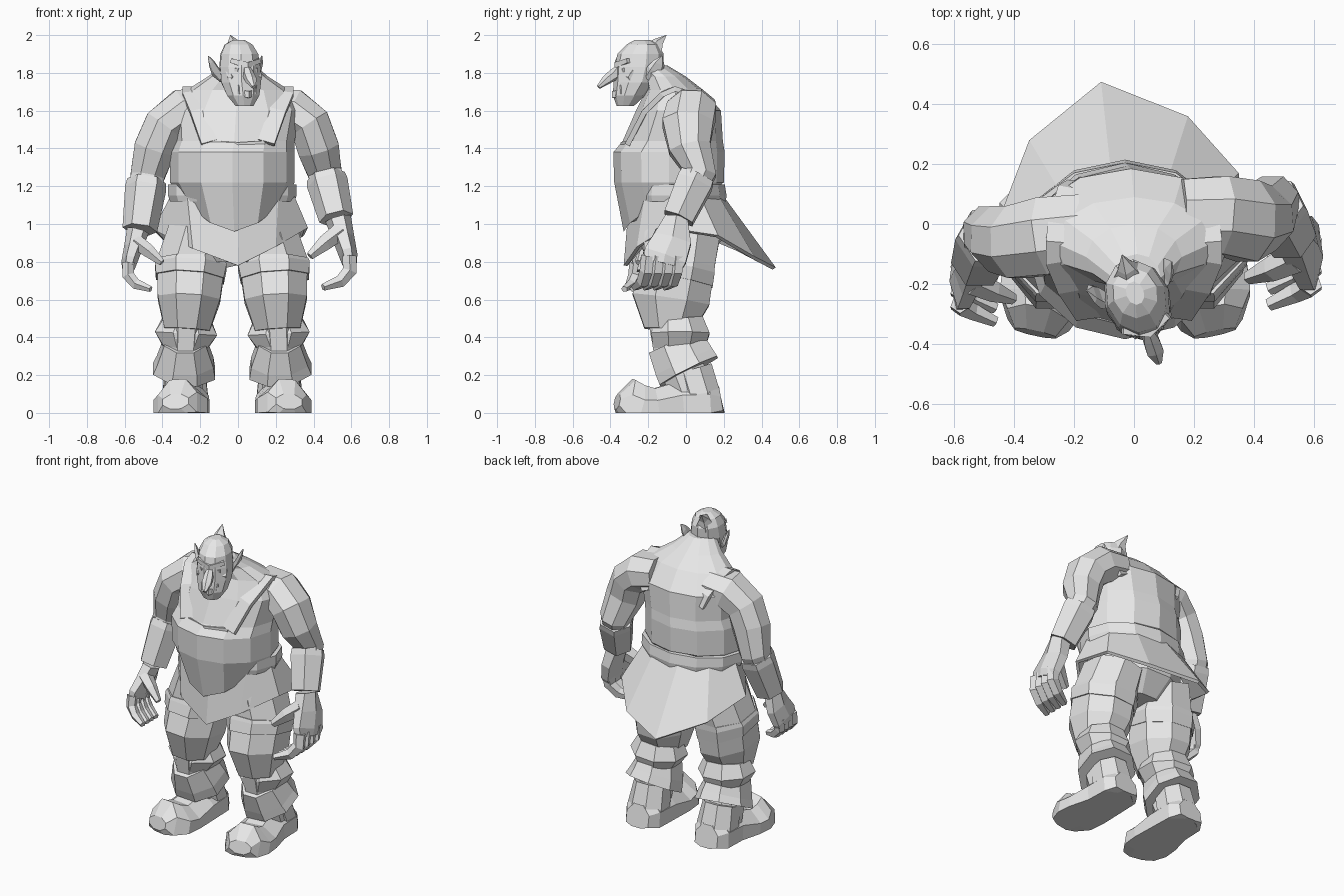
import bpy
import bmesh
from math import cos, sin, pi, atan2
from mathutils import Vector, Matrix

cube = bpy.data.objects.get("Cube")
if cube:
    bpy.data.objects.remove(cube)

# Single plain clay colour
clay = bpy.data.materials.new("light_grey")
clay.use_nodes = True
grey = (.8, .8, .8, 1)
clay.diffuse_color = grey
clay.node_tree.nodes["Principled BSDF"].inputs["Base Color"].default_value = grey

X, Y, Z = Vector((1, 0, 0)), Vector((0, 1, 0)), Vector((0, 0, 1))
MIDDLE = -.03  # the hips stand slightly to the right


def finish(name, mesh_builder):
    """Turn a bmesh into a flat shaded object with the clay material."""
    bmesh.ops.recalc_face_normals(mesh_builder, faces=mesh_builder.faces)
    mesh = bpy.data.meshes.new(name)
    mesh_builder.to_mesh(mesh)
    mesh_builder.free()
    mesh.materials.append(clay)
    part = bpy.data.objects.new(name, mesh)
    bpy.context.scene.collection.objects.link(part)
    return part


def tube(name, path, sides=8, across=X, level=False, place=Matrix()):
    """Skin rings of (x, y, z, radius across, radius along, tilt) along a path."""
    builder = bmesh.new()
    centres = [Vector(ring[:3]) for ring in path]
    phase = 0 if level else pi / sides
    grow = 1 if level else 1 / cos(pi / sides)
    rings = []
    for index, ring in enumerate(path):
        before = centres[max(index - 1, 0)]
        after = centres[min(index + 1, len(path) - 1)]
        tangent = Z if level else (after - before).normalized()
        u = (across - tangent * across.dot(tangent)).normalized()
        v = tangent.cross(u)
        tilt = ring[5] if len(ring) > 5 else 0
        verts = []
        for step in range(sides):
            angle = 2 * pi * step / sides + phase
            point = centres[index] + u * (ring[3] * grow * cos(angle))
            point += v * (ring[4] * grow * sin(angle)) + Z * (tilt * sin(angle) ** 3)
            point = place @ point
            point.z = max(point.z, 0)  # soles stay flat on the floor
            verts.append(builder.verts.new(point))
        rings.append(verts)
    for lower, upper in zip(rings, rings[1:]):
        for step in range(sides):
            following = (step + 1) % sides
            builder.faces.new((lower[step], lower[following], upper[following], upper[step]))
    builder.faces.new(rings[0][::-1])
    builder.faces.new(rings[-1])
    return finish(name, builder)


def flip(path, side, middle=0):
    """Mirror a path to one side of a middle plane."""
    return [(middle + side * ring[0], *ring[1:]) for ring in path]


# Torso with hanging belly, hunched back and short neck
tube("torso", [
    (-.02, -.08, 1.09, .25, .25, .13), (-.03, -.09, 1.22, .33, .29),
    (-.03, -.09, 1.38, .33, .295), (-.02, -.07, 1.44, .32, .265),
    (-.01, -.04, 1.6, .34, .225), (0, -.06, 1.71, .27, .15),
    (0, -.11, 1.78, .16, .11), (.01, -.18, 1.84, .08, .08)], sides=12, level=True)
tube("belt", [(MIDDLE, -.05, 1.12, .33, .26), (MIDDLE, -.05, 1.15, .34, .265),
              (MIDDLE, -.05, 1.21, .34, .255)], sides=12, level=True)
tube("hips", [(MIDDLE, -.04, 1.12, .32, .23), (MIDDLE, -.03, .92, .29, .235),
              (MIDDLE, -.05, .8, .17, .16)], sides=10, level=True)

# Skirt with a pointed front and a long flap at the back
hem = [(0, -.33, .78), (.2, -.26, .88), (.37, -.1, .98), (.35, .17, .94),
       (.18, .36, .83), (-.11, .475, .77), (-.35, .28, .87),
       (-.45, .02, .97), (-.24, -.25, .87)]
builder = bmesh.new()
low, high = [], []
for point in hem:
    angle = atan2(point[1] + .05, point[0] - MIDDLE)
    low.append(builder.verts.new(point))
    high.append(builder.verts.new((MIDDLE + .33 * cos(angle), -.05 + .25 * sin(angle), 1.15)))
for i in range(len(hem)):
    j = (i + 1) % len(hem)
    builder.faces.new((low[i], low[j], high[j], high[i]))
skirt = finish("skirt", builder)
skirt.modifiers.new("thickness", "SOLIDIFY").thickness = .02

# Vest straps over both shoulders and the collar edge between them
strap = [(.15, -.305, 1.43), (.21, -.215, 1.6), (.25, -.12, 1.69), (.25, -.06, 1.715),
         (.24, .01, 1.695), (.21, .11, 1.61), (.18, .13, 1.54)]
for label, side in (("left", 1), ("right", -1)):
    tube(label + "_vest_strap", [(*point, .045, .014) for point in flip(strap, side)], sides=4)
tube("neckline", [(-.14, -.3, 1.43, .012, .012), (0, -.335, 1.42, .012, .012),
                  (.14, -.3, 1.43, .012, .012)], sides=4, across=Z)

# Head, turned a little to its left
turn = Matrix.Translation((.01, -.25, 0)) @ Matrix.Rotation(.33, 4, "Z")
tube("head", [
    (0, -.075, 1.625, .05, .045), (0, -.055, 1.68, .09, .085), (0, -.02, 1.75, .11, .115),
    (0, 0, 1.83, .11, .13), (0, .01, 1.9, .1, .125),
    (0, .02, 1.95, .075, .085), (0, .02, 1.975, .03, .04)], sides=10, level=True, place=turn)
tube("hair_tuft", [(0, .08, 1.91, .05, .05), (0, .11, 1.96, .025, .025),
                   (0, .155, 2, .001, .001)], sides=5, place=turn)
tube("nose", [(0, -.115, 1.83, .016, .012), (0, -.14, 1.79, .026, .028),
              (0, -.185, 1.76, .028, .022), (0, -.225, 1.725, .01, .01)], sides=6, place=turn)
tube("brow", [(-.08, -.085, 1.865, .012, .012), (0, -.12, 1.84, .016, .016),
              (.08, -.085, 1.865, .012, .012)], sides=4, across=Z, place=turn)
tube("lower_lip", [(-.06, -.09, 1.7, .014, .012), (0, -.135, 1.685, .018, .014),
                   (.06, -.09, 1.7, .014, .012)], sides=4, across=Z, place=turn)
face_parts = {
    "ear": [(.09, .02, 1.77, .015, .025), (.12, .05, 1.81, .012, .04),
            (.135, .065, 1.85, .01, .03), (.15, .08, 1.89, .002, .002)],
    "tusk": [(.045, -.115, 1.69, .01, .01), (.05, -.12, 1.735, .003, .003)],
    "eye": [(.045, -.1, 1.805, .016, .01), (.045, -.105, 1.825, .016, .01)],
    "cheek": [(.075, -.05, 1.73, .015, .02), (.07, -.075, 1.78, .022, .022),
              (.08, -.05, 1.81, .015, .02)],
}
for label, side in (("left", 1), ("right", -1)):
    for part, path in face_parts.items():
        tube(label + "_" + part, flip(path, side), sides=5, place=turn)

# Arms: the left hangs back at the elbow, the right reaches forward
arms = {
    "left": [(.16, .03, 1.62, .12, .1), (.29, .03, 1.6, .13, .115), (.38, .01, 1.53, .135, .11),
             (.425, .02, 1.4, .11, .11), (.46, .07, 1.27, .09, .09), (.52, -.04, 1.03, .06, .06)],
    "right": [(-.16, -.02, 1.62, .12, .1), (-.29, -.04, 1.6, .13, .115), (-.39, -.06, 1.52, .12, .11),
              (-.44, -.05, 1.4, .11, .11), (-.48, -.03, 1.25, .09, .09), (-.52, -.13, .97, .06, .06)],
}
palm = [(0, 0, .03, .06, .06), (.03, -.02, -.08, .1, .05),
        (.055, -.06, -.17, .115, .042), (.06, -.07, -.21, .105, .034)]
finger = [(.06, 0, -.17, .031, .032), (.06, -.01, -.25, .03, .032),
          (.01, -.03, -.305, .028, .028), (-.08, -.07, -.335, .018, .016)]
thumb = [(.01, -.06, -.04, .045, .04), (-.07, -.1, -.1, .035, .035),
         (-.15, -.13, -.17, .018, .018)]


def hand(label, side, wrist, size):
    """Cupped hand: palm, four curled fingers and a thumb."""
    place = Matrix.Translation(wrist) @ Matrix.Scale(size, 4)
    tube(label + "_palm", flip(palm, side), sides=6, across=Y, place=place)
    tube(label + "_thumb", flip(thumb, side), sides=5, across=Y, place=place)
    for count in range(4):
        shift = .01 - .053 * count
        path = [(ring[0], ring[1] + shift, *ring[2:]) for ring in flip(finger, side)]
        tube(label + "_finger", path, sides=5, across=Y, place=place)


for label, path in arms.items():
    tube(label + "_arm", path, sides=8, across=Y)
    elbow, wrist = Vector(path[-2][:3]), Vector(path[-1][:3])
    top = elbow.lerp(wrist, .08)
    tube(label + "_bracer", [(*top, .09, .09), (*top.lerp(wrist, .15), .095, .095),
                             (*wrist, .08, .08)], sides=6, across=Y)
hand("left", 1, Vector((.53, -.05, 1)), 1)
hand("right", -1, Vector((-.53, -.14, .94)), .85)

# Legs, cuffs and boots, mirrored about the hips
leg_parts = {
    "thigh": [(.18, -.02, .95, .16, .2), (.22, -.04, .78, .18, .19),
              (.23, -.08, .6, .165, .205), (.24, -.09, .44, .12, .13)],
    "thigh_band": [(.22, -.04, .81, .18, .195), (.22, -.045, .78, .19, .2),
                   (.225, -.06, .71, .18, .205)],
    "shin": [(.24, -.08, .5, .11, .12), (.25, -.05, .32, .1, .12), (.26, .03, .1, .1, .11)],
    "knee_cuff": [(.24, -.04, .49, .13, .13), (.245, -.03, .42, .165, .155),
                  (.25, -.04, .32, .1, .13)],
    "shin_cuff": [(.25, -.06, .38, .11, .15), (.25, -.01, .27, .15, .165),
                  (.255, .015, .22, .165, .17)],
    "boot_shaft": [(.25, .03, .23, .105, .11), (.25, .07, .1, .12, .11), (.25, .07, 0, .12, .11)],
    "boot": [(.25, .19, .05, .08, .09), (.25, .13, .04, .12, .14), (.25, -.02, .04, .125, .13),
             (.265, -.16, .02, .145, .11), (.275, -.25, .02, .145, .13),
             (.29, -.32, .05, .105, .135), (.3, -.365, .06, .07, .04)],
}
for label, side in (("left", 1), ("right", -1)):
    for part, path in leg_parts.items():
        tube(label + "_" + part, flip(path, side, MIDDLE), sides=8)
